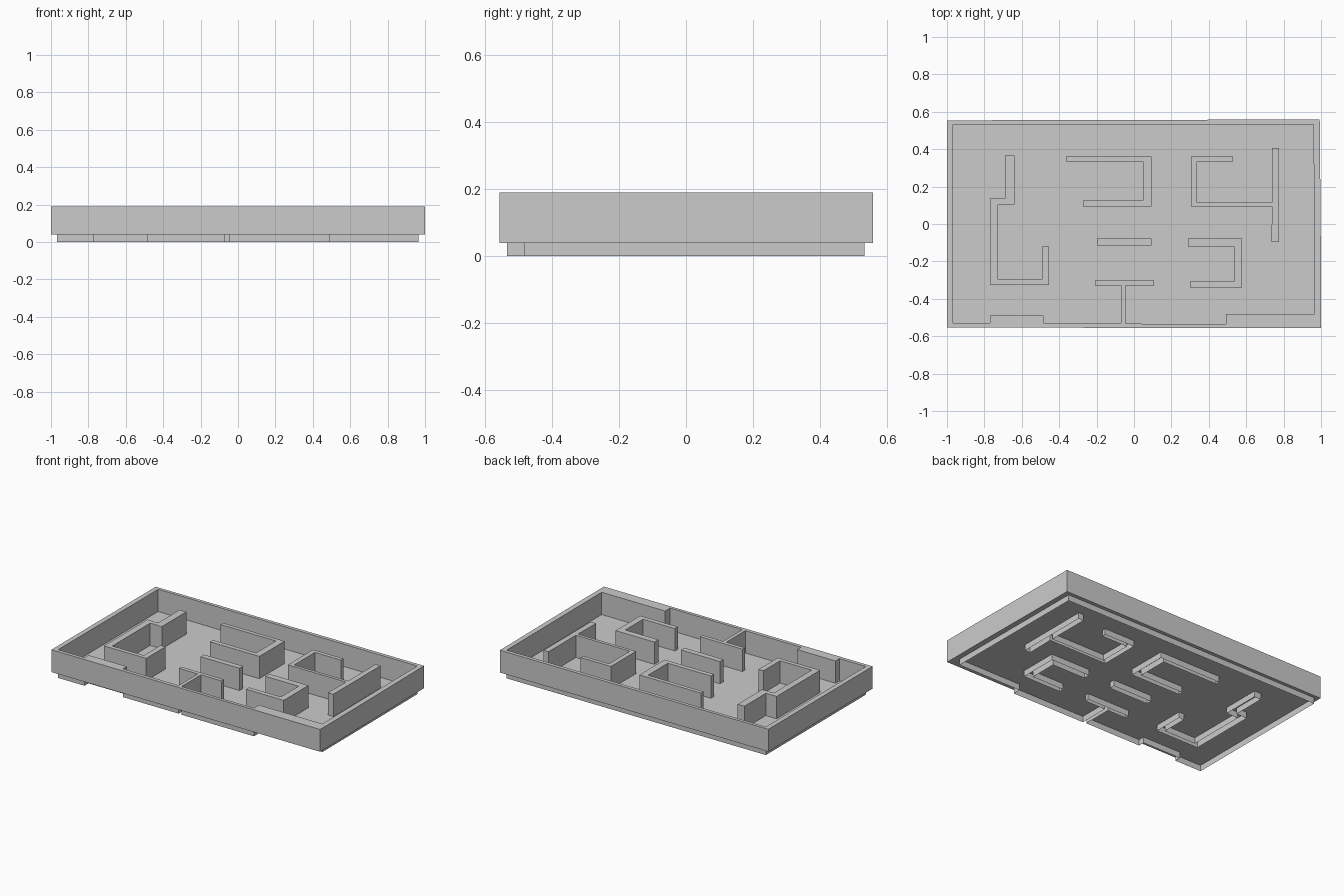
import bpy
import bmesh

if "Cube" in bpy.data.objects:
    bpy.data.objects.remove(bpy.data.objects["Cube"])

FLOOR_Z, TOP_Z = 0.04, 0.19


def build(name, outlines, z0, z1, fill='BOTH', open_bottom=False):
    """2D outlines (nested ones become holes) raised from z0 to z1."""
    cu = bpy.data.curves.new(name + "_outline", 'CURVE')
    cu.dimensions = '2D'
    cu.fill_mode = fill
    cu.extrude = (z1 - z0) / 2
    for pts in outlines:
        sp = cu.splines.new('POLY')
        sp.points.add(len(pts) - 1)
        for p, (x, y) in zip(sp.points, pts):
            p.co = (x, y, 0, 1)
        sp.use_cyclic_u = True
    tmp = bpy.data.objects.new(name + "_tmp", cu)
    bpy.context.collection.objects.link(tmp)
    dg = bpy.context.evaluated_depsgraph_get()
    me = bpy.data.meshes.new_from_object(tmp.evaluated_get(dg))
    bpy.data.objects.remove(tmp)
    bm = bmesh.new()
    bm.from_mesh(me)
    bmesh.ops.translate(bm, verts=bm.verts, vec=(0, 0, (z0 + z1) / 2))
    bmesh.ops.remove_doubles(bm, verts=bm.verts, dist=1e-5)
    bmesh.ops.recalc_face_normals(bm, faces=bm.faces)
    if open_bottom:
        bottom = [f for f in bm.faces if f.normal.z < -0.9]
        bmesh.ops.delete(bm, geom=bottom, context='FACES')
    for f in bm.faces:
        f.smooth = False
    bm.to_mesh(me)
    bm.free()
    me.name = name
    ob = bpy.data.objects.new(name, me)
    bpy.context.collection.objects.link(ob)
    return ob


# Outside of the rim, very slightly out of square
outer = [(-1, -.554), (.04, -.555), (1, -.557), (1, -.24), (.993, .558),
         (.03, .557), (-1, .554)]

# Inside of the rim: thick front blocks and the T-shaped partition
inner = [(-.967, -.53), (-.77, -.53), (-.77, -.488), (-.485, -.488), (-.485, -.53),
         (-.07, -.53), (-.07, -.328), (-.209, -.328), (-.209, -.302), (.107, -.302),
         (.107, -.328), (-.046, -.328), (-.046, -.533), (.493, -.535), (.493, -.482),
         (.965, -.482), (.96, .533), (-.967, .533)]

# Free-standing partitions
partitions = {
    "left_hook_wall": [(-.69, .365), (-.64, .365), (-.64, .105), (-.727, .105),
                       (-.727, -.297), (-.492, -.297), (-.492, -.12), (-.455, -.12),
                       (-.455, -.325), (-.77, -.325), (-.77, .137), (-.69, .137)],
    "back_u_wall": [(-.364, .362), (.093, .362), (.093, .094), (-.273, .094),
                    (-.273, .125), (.048, .125), (.048, .335), (-.364, .335)],
    "right_branch_wall": [(.305, .362), (.53, .362), (.53, .335), (.337, .335),
                          (.337, .115), (.738, .115), (.738, .406), (.775, .406),
                          (.775, -.095), (.735, -.095), (.738, .094), (.305, .094)],
    "middle_bar_wall": [(-.198, -.078), (.093, -.078), (.093, -.115), (-.198, -.115)],
    "front_u_wall": [(.289, -.078), (.578, -.078), (.578, -.34), (.299, -.34),
                     (.299, -.308), (.535, -.308), (.535, -.12), (.289, -.12)],
}

# Thin floor sheet and the rim standing on it
build("floor", [outer], FLOOR_Z, FLOOR_Z)
build("outer_rim", [outer, inner], FLOOR_Z, TOP_Z, open_bottom=True)
# Thin skirt hanging below the floor along the inside of the rim
build("lower_skirt", [inner], 0, FLOOR_Z, fill='NONE')
# Hollow partitions pass through the floor down to the ground
for label, pts in partitions.items():
    build(label, [pts], 0, TOP_Z, open_bottom=True)
